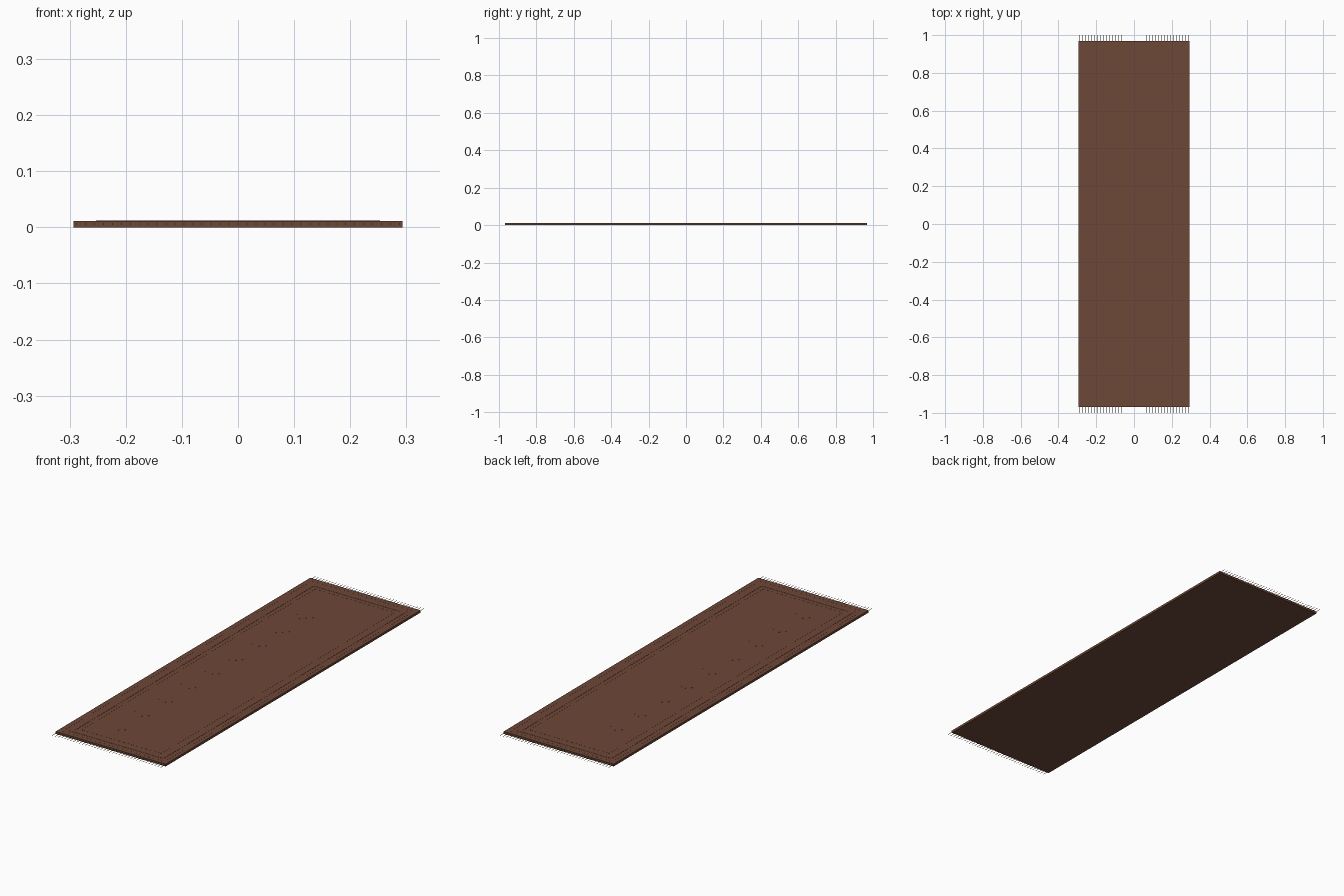
import bpy, bmesh, math
from mathutils import Matrix, Vector

if "Cube" in bpy.data.objects:
    bpy.data.objects.remove(bpy.data.objects["Cube"])

HX, HY, TOP = 0.293, 0.968, 0.0112   # half width, half length, pile height


def material(name, color):
    m = bpy.data.materials.new(name)
    m.diffuse_color = (*color, 1)
    m.use_nodes = True
    m.node_tree.nodes["Principled BSDF"].inputs["Base Color"].default_value = m.diffuse_color
    return m


brown = material("brown_wool", (0.155, 0.065, 0.038))


def finish(name, bm):
    bmesh.ops.recalc_face_normals(bm, faces=bm.faces)
    me = bpy.data.meshes.new(name)
    bm.to_mesh(me)
    bm.free()
    ob = bpy.data.objects.new(name, me)
    me.materials.append(brown)
    bpy.context.collection.objects.link(ob)
    return ob


def add_box(bm, x0, x1, y0, y1, z0, z1):
    mat = Matrix.Translation(((x0 + x1) / 2, (y0 + y1) / 2, (z0 + z1) / 2))
    mat = mat @ Matrix.Diagonal((x1 - x0, y1 - y0, z1 - z0, 1))
    bmesh.ops.create_cube(bm, size=1, matrix=mat)


def border(name, inset, width, height):
    # rectangular band made of two long and two short strips
    bm = bmesh.new()
    x, y = HX - inset, HY - inset
    for s in (-1, 1):
        a, b = sorted((s * x, s * (x - width)))
        add_box(bm, a, b, -y, y, TOP - 0.002, height)
        a, b = sorted((s * y, s * (y - width)))
        add_box(bm, -x + width, x - width, a, b, TOP - 0.002, height)
    return finish(name, bm)


# Rug body
bm = bmesh.new()
add_box(bm, -HX, HX, -HY, HY, 0, TOP)
finish("rug_body", bm)

# Woven border bands
border("outer_border", 0.018, 0.006, TOP + 0.0003)
border("middle_border", 0.040, 0.022, TOP + 0.0008)
border("inner_border", 0.078, 0.006, TOP + 0.0004)

# Row of diamond motifs, left of the centre line
bm = bmesh.new()
for i in range(9):
    mat = Matrix.Translation((-0.09, 0.64 - i * 0.176, TOP - 0.0006))
    bmesh.ops.create_cone(bm, cap_ends=True, segments=4, radius1=0.047,
                          radius2=0.047, depth=0.002, matrix=mat)
finish("diamond_motifs", bm)

# Fringe threads on both ends
bm = bmesh.new()
N = 37
for s in (-1, 1):
    for i in range(N):
        x = -0.288 + 0.576 * i / (N - 1)
        mat = Matrix.Translation((x, s * 0.983, 0.006)) @ Matrix.Rotation(math.pi / 2, 4, 'X')
        bmesh.ops.create_cone(bm, cap_ends=True, segments=6, radius1=0.001,
                              radius2=0.001, depth=0.034, matrix=mat)
finish("fringe", bm)
